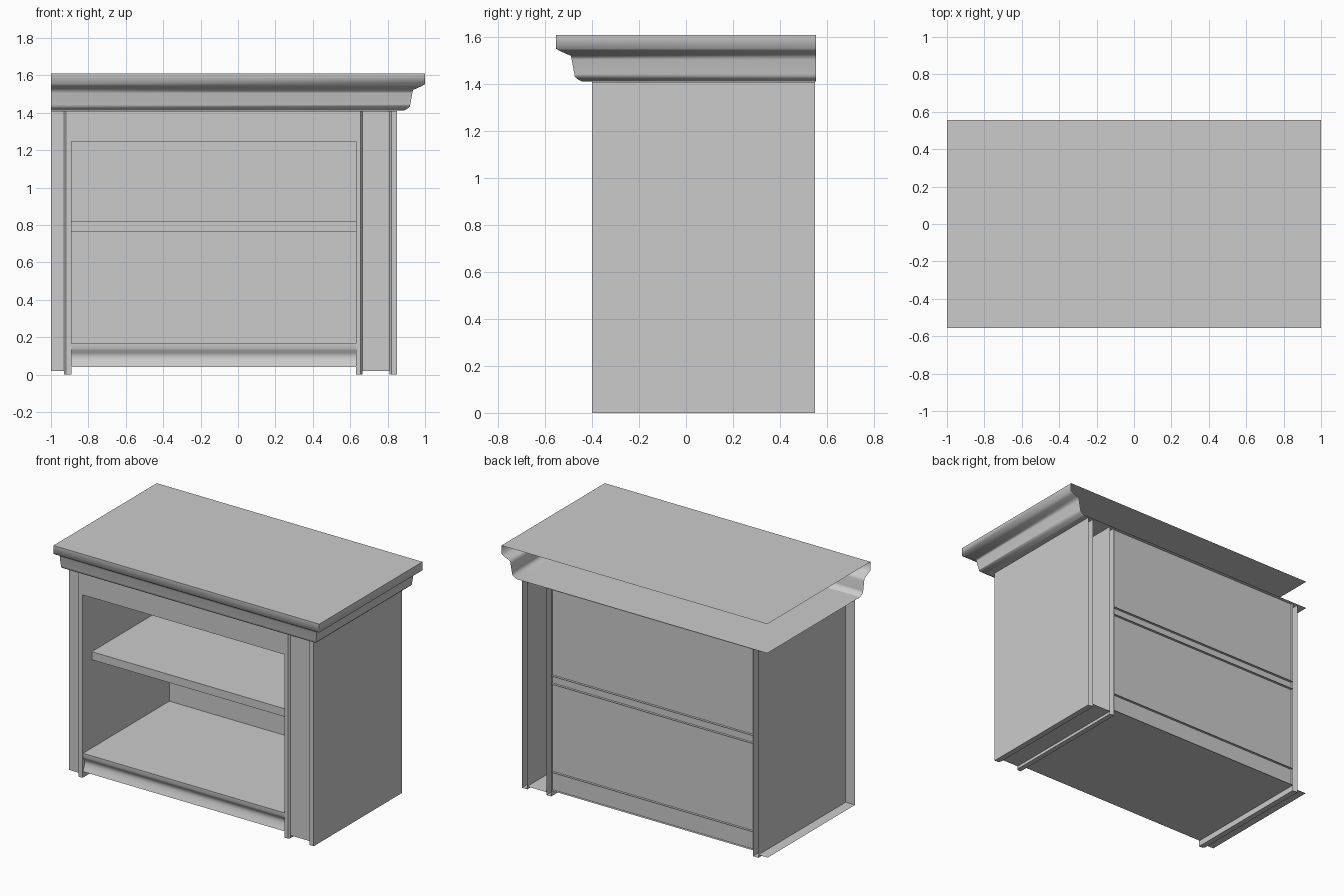
import bpy, math

if "Cube" in bpy.data.objects:
    bpy.data.objects.remove(bpy.data.objects["Cube"])

BACK, FRONT, TOP = 0.55, -0.40, 1.41


def make(name, verts, faces, smooth=None):
    mesh = bpy.data.meshes.new(name)
    mesh.from_pydata(verts, [], faces)
    mesh.update()
    ob = bpy.data.objects.new(name, mesh)
    bpy.context.collection.objects.link(ob)
    if smooth:
        bpy.ops.object.select_all(action='DESELECT')
        ob.select_set(True)
        bpy.context.view_layer.objects.active = ob
        bpy.ops.object.shade_smooth_by_angle(angle=math.radians(smooth))
    return ob


SIDES = {'-x': (0, 1, 3, 2), '+x': (4, 6, 7, 5), '-y': (0, 4, 5, 1),
         '+y': (2, 3, 7, 6), '-z': (0, 2, 6, 4), '+z': (1, 5, 7, 3)}


def shell(name, x, y, z, keep):
    """Box that keeps only the named sides."""
    verts = [(a, b, c) for a in x for b in y for c in z]
    return make(name, verts, [SIDES[k] for k in keep.split()])


def sweep(name, rings, smooth):
    """Skin a list of equally long point rows."""
    n = len(rings[0])
    verts = [p for r in rings for p in r]
    faces = [(i * n + j, i * n + j + 1, (i + 1) * n + j + 1, (i + 1) * n + j)
             for i in range(len(rings) - 1) for j in range(n - 1)]
    return make(name, verts, faces, smooth)


def board(name, x0, x1, chamfer_left, chamfer_right):
    """Hollow upright, open at the back and top, with eased front edges."""
    c, d = 0.01, 0.014
    path = [(x0, BACK)]
    path += [(x0, FRONT + d), (x0 + c, FRONT)] if chamfer_left else [(x0, FRONT)]
    path += [(x1 - c, FRONT), (x1, FRONT + d)] if chamfer_right else [(x1, FRONT)]
    path += [(x1, BACK)]
    n = len(path)
    verts = [(a, b, z) for z in (0, TOP) for a, b in path]
    faces = [(i, i + 1, n + i + 1, n + i) for i in range(n - 1)]
    faces.append(tuple(reversed(range(n))))
    make(name, verts, faces)


# Crown moulding: front run mitred into the right return, open left and back
profile = [(0, 1.61), (0, 1.553), (0.02, 1.541), (0.045, 1.53), (0.064, 1.522),
           (0.068, 1.505), (0.075, 1.465), (0.079, 1.445), (0.08, 1.435),
           (0.09, 1.424), (0.112, 1.412)]
sweep('crown_moulding',
      [[(-1, -0.555 + o, z) for o, z in profile],
       [(1 - o, -0.555 + o, z) for o, z in profile],
       [(1 - o, 0.555, z) for o, z in profile]][::-1], 70)
shell('crown_top', (-1, 1), (-0.555, 0.555), (1.5, 1.61), '+z')
shell('crown_underside', (-1, 0.888), (-0.443, 0.555), (1.412, 1.5), '-z')

# Uprights
board('left_upright', -0.93, -0.89, True, False)
board('right_inner_upright', 0.63, 0.665, False, True)
board('right_outer_upright', 0.81, 0.85, True, False)

# Recessed filler panels with their floors
for name, x in (('left_filler', (-1, -0.93)), ('right_filler', (0.665, 0.81))):
    shell(name, x, (FRONT + 0.012, BACK), (0.02, TOP), '-y -z')

# Carcass between the uprights
inner = (-0.89, 0.63)
shell('top_rail', inner, (FRONT, -0.37), (1.245, TOP), '-y +y -z')
shell('shelf', inner, (-0.30, BACK), (0.765, 0.82), '-y -z +z')
shell('deck', inner, (-0.395, BACK), (0.04, 0.165), '-z +z')
shell('back_panel', inner, (0.5, 0.533), (0.04, TOP), '+y')

# Curved plinth moulding under the deck
plinth = [(-0.395, 0.165), (-0.395, 0.14), (-0.39, 0.128), (-0.38, 0.115),
          (-0.375, 0.10), (-0.377, 0.085), (-0.384, 0.065), (-0.395, 0.04)]
sweep('plinth_moulding', [[(x, y, z) for y, z in plinth] for x in inner], 60)
